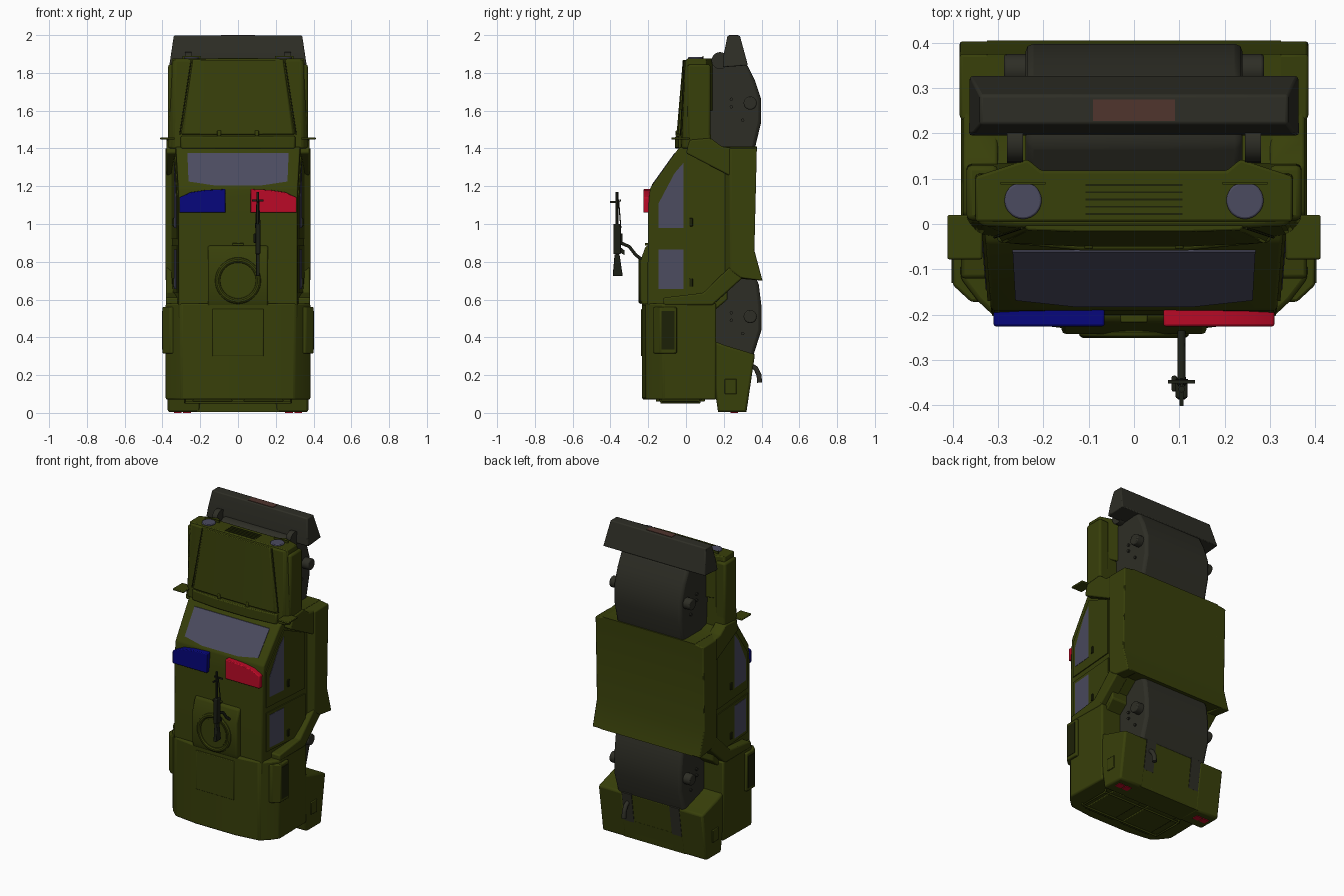
import bpy, bmesh, math
from mathutils import Vector

def mat(name, r, g, b):
    m = bpy.data.materials.new(name)
    m.diffuse_color = (r, g, b, 1)
    return m

OLIVE = mat("olive_paint", 0.039, 0.050, 0.003)
GREY = mat("chassis_grey", 0.027, 0.027, 0.019)
GLASS = mat("window_glass", 0.07, 0.07, 0.115)
BLUE = mat("beacon_blue", 0.002, 0.002, 0.2)
RED = mat("beacon_red", 0.5, 0.003, 0.02)
PLATE = mat("plate_brown", 0.08, 0.035, 0.027)
DARK = mat("gun_metal", 0.012, 0.014, 0.008)
SEAM = mat("dark_olive", 0.012, 0.015, 0.002)

def finish(name, bm, m, bevel=0.0):
    bmesh.ops.recalc_face_normals(bm, faces=bm.faces)
    me = bpy.data.meshes.new(name)
    bm.to_mesh(me)
    bm.free()
    me.materials.append(m)
    ob = bpy.data.objects.new(name, me)
    bpy.context.collection.objects.link(ob)
    if bevel:
        b = ob.modifiers.new("bevel", "BEVEL")
        b.width, b.segments, b.limit_method = bevel, 2, "ANGLE"
        b.angle_limit = math.radians(25)
    return ob

def loft(name, a, b, m, bevel=0.0):
    """Closed solid between two matching outlines."""
    bm = bmesh.new()
    va, vb = [bm.verts.new(p) for p in a], [bm.verts.new(p) for p in b]
    bm.faces.new(va)
    bm.faces.new(vb)
    n = len(va)
    for i in range(n):
        bm.faces.new((va[i], va[(i + 1) % n], vb[(i + 1) % n], vb[i]))
    return finish(name, bm, m, bevel)

def prism(name, yz, x0, x1, m, bevel=0.0):
    return loft(name, [(x0, y, z) for y, z in yz], [(x1, y, z) for y, z in yz], m, bevel)

def box(name, x0, x1, y0, y1, z0, z1, m, bevel=0.0):
    return prism(name, [(y0, z0), (y1, z0), (y1, z1), (y0, z1)], x0, x1, m, bevel)

def rise(name, xy0, xy1, z0, z1, m, bevel=0.0):
    """Solid from one plan outline up to another."""
    return loft(name, [(x, y, z0) for x, y in xy0], [(x, y, z1) for x, y in xy1], m, bevel)

def tube(name, pts, r, m):
    """Round bar along points."""
    cu = bpy.data.curves.new(name, "CURVE")
    cu.dimensions, cu.bevel_depth, cu.bevel_resolution, cu.use_fill_caps = "3D", r, 3, True
    sp = cu.splines.new("POLY")
    sp.points.add(len(pts) - 1)
    for p, q in zip(sp.points, pts):
        p.co = (*q, 1)
    cu.materials.append(m)
    ob = bpy.data.objects.new(name, cu)
    bpy.context.collection.objects.link(ob)

def cyl(name, p, q, r, m, n=24, bevel=0.0):
    p, q = Vector(p), Vector(q)
    rot = (q - p).to_track_quat("Z", "Y")
    ring = [rot @ Vector((r * math.cos(i * math.tau / n), r * math.sin(i * math.tau / n), 0)) for i in range(n)]
    return loft(name, [p + v for v in ring], [q + v for v in ring], m, bevel)

def mirror(pts):
    """Half outline (x >= 0) closed across the centre line."""
    return pts + [(-x, y) for x, y in reversed(pts)]

def cab_w(y):
    return 0.331 + 0.08 * y

def side_plate(name, s, yz, out, m, deep=0.006):
    """Plate lying on the sloping cabin side s."""
    loft(name, [(s * (cab_w(y) - deep), y, z) for y, z in yz],
         [(s * (cab_w(y) + out), y, z) for y, z in yz], m)

# Main body: cabin, middle tub, rear box
cab = [(0.22, 0.6), (0.22, 1.40), (0.0, 1.42), (-0.04, 1.40), (-0.19, 1.19), (-0.2, 1.1), (-0.205, 0.5), (0.1, 0.5)]
loft("cabin", [(cab_w(y), y, z) for y, z in cab], [(-cab_w(y), y, z) for y, z in cab], OLIVE, 0.008)
tub = [(0.1, 1.44), (0.19, 1.41), (0.375, 1.41), (0.362, 0.86), (0.405, 0.70), (0.30, 0.72), (0.16, 0.60), (0.1, 0.55)]
prism("middle_tub", tub, -0.325, 0.325, OLIVE)
rear = mirror([(0.378, 0.16), (0.383, -0.12), (0.345, -0.17), (0.30, -0.212), (0.14, -0.232)])
rise("rear_box", rear, rear, 0.07, 0.58, OLIVE, 0.01)

# Flared frame round the doors: sill, front and rear pieces
for s in (-1, 1):
    sill_in = [(0.18, 1.41), (0.375, 1.41), (0.362, 0.86), (0.405, 0.70), (0.28, 0.71), (0.18, 0.70)]
    sill_out = [(0.235, 1.40), (0.375, 1.40), (0.362, 0.86), (0.405, 0.70), (0.29, 0.715), (0.235, 0.76)]
    loft("sill", [(s * 0.315, y, z) for y, z in sill_in], [(s * 0.385, y, z) for y, z in sill_out], OLIVE, 0.006)
    prism("front_flare", [(0.0, 1.375), (0.02, 1.445), (0.13, 1.455), (0.19, 1.41), (0.26, 1.40), (0.26, 1.24)],
          s * 0.3, s * 0.378, OLIVE, 0.008)
    prism("rear_flare", [(-0.12, 0.57), (0.14, 0.57), (0.30, 0.715), (0.26, 0.80), (0.09, 0.635), (-0.12, 0.61)],
          s * 0.3, s * 0.382, OLIVE, 0.008)

# Tail: quarters, centre, slots, lamps, exhaust
quarter = [(0.15, 0.38), (0.20, 0.36), (0.365, 0.31), (0.32, 0.004), (0.17, 0.004), (0.14, 0.2)]
for s in (-1, 1):
    prism("rear_quarter", quarter, s * 0.2, s * 0.372, OLIVE, 0.012)
    slot = [(0.30, 0.12), (0.336, 0.12), (0.364, 0.31), (0.30, 0.36)]
    prism("tail_slot", slot, s * 0.135, s * 0.205, GREY)
    box("fuel_cap", s * 0.368, s * 0.379, 0.205, 0.268, 0.10, 0.18, OLIVE, 0.004)
    for k in (0.27, 0.32):
        box("tail_lamp", s * (k - 0.02), s * (k + 0.02), 0.235, 0.275, 0.0, 0.008, RED)
prism("tail_centre", [(0.17, 0.33), (0.36, 0.31), (0.32, 0.01), (0.17, 0.01)], -0.14, 0.14, OLIVE, 0.006)
prism("tail_lower", [(0.17, 0.13), (0.337, 0.13), (0.319, 0.006), (0.17, 0.006)], -0.22, 0.22, OLIVE)
tube("exhaust", [(0.17, 0.33, 0.26), (0.17, 0.37, 0.235), (0.17, 0.387, 0.20), (0.17, 0.389, 0.16)], 0.014, GREY)
for s in (-1, 1):
    x = s * 0.28
    tube("tail_rail", [(x, -0.14, 0.08), (x, -0.13, 0.055), (x, 0.07, 0.055), (x, 0.08, 0.08)], 0.006, OLIVE)
    box("tail_door", s * 0.03, s * 0.24, -0.16, 0.10, 0.06, 0.072, OLIVE, 0.004)
for y in (-0.13, 0.07):
    tube("tail_rail_cross", [(-0.28, y, 0.055), (0.28, y, 0.055)], 0.006, OLIVE)

# Bonnet and its raised lid
h0 = mirror([(0.372, 0.135), (0.372, 0.01), (0.345, -0.022), (0.25, -0.036)])
h1 = mirror([(0.35, 0.11), (0.35, 0.01), (0.335, -0.004), (0.25, -0.008)])
rise("bonnet", h0, h1, 1.40, 1.87, OLIVE, 0.01)
for s in (-1, 1):
    box("wing_side", s * 0.30, s * 0.37, 0.008, 0.13, 1.43, 1.845, OLIVE, 0.012)
    tube("lid_seam", [(s * 0.308, -0.029, 1.475), (s * 0.248, -0.009, 1.865)], 0.003, SEAM)
    box("lid_hinge", s * 0.09, s * 0.11, -0.055, -0.03, 1.465, 1.495, OLIVE, 0.004)
lid0 = mirror([(0.305, -0.02), (0.29, -0.042), (0.12, -0.05)])
lid1 = mirror([(0.245, 0.0), (0.235, -0.014), (0.12, -0.017)])
rise("bonnet_lid", lid0, lid1, 1.475, 1.868, OLIVE, 0.004)
cowl = mirror([(0.31, 0.0), (0.30, -0.04), (0.12, -0.058)])
rise("cowl", cowl, cowl, 1.40, 1.465, OLIVE, 0.006)

# Nose panel, grille and lamps
nose = mirror([(0.35, 0.005), (0.35, 0.105), (0.235, 0.143), (0.205, 0.118)])
rise("nose_panel", nose, nose, 1.60, 1.876, OLIVE, 0.006)
for i in range(5):
    y = 0.022 + i * 0.016
    box("grille_slot", -0.107, 0.107, y - 0.002, y + 0.002, 1.87, 1.879, SEAM)
for s in (-1, 1):
    cyl("headlamp", (s * 0.245, 0.052, 1.85), (s * 0.245, 0.052, 1.884), 0.041, GLASS, 28, 0.004)
    box("lamp_lid", s * 0.195, s * 0.295, 0.087, 0.093, 1.86, 1.89, OLIVE)

# Underside hull
front_hull = [(0.1, 1.38), (0.1, 1.82), (0.18, 1.87), (0.32, 1.85), (0.365, 1.76), (0.398, 1.66),
              (0.398, 1.54), (0.36, 1.38)]
prism("front_hull", front_hull, -0.24, 0.24, GREY, 0.018)
rear_hull = [(0.1, 0.74), (0.36, 0.74), (0.385, 0.68), (0.40, 0.56), (0.40, 0.44), (0.352, 0.29),
             (0.30, 0.08), (0.1, 0.08)]
prism("rear_hull", rear_hull, -0.24, 0.24, GREY, 0.018)
for z in (0.51, 1.64):
    for s in (-1, 1):
        cyl("axle_hub", (s * 0.2, 0.34, z), (s * 0.287, 0.34, z), 0.035, GREY, 20, 0.006)
        for dy, dz in ((-0.1, 0.02), (-0.1, -0.02), (-0.04, -0.09)):
            cyl("hub_bolt", (s * 0.23, 0.34 + dy, z + dz), (s * 0.25, 0.34 + dy, z + dz), 0.009, GREY, 10)

# Front bumper with plate and tow arms
bump = [(0.195, 1.83), (0.2, 1.90), (0.22, 1.997), (0.285, 1.997), (0.328, 1.84)]
loft("front_bumper", [(0.365 - 0.15 * (z - 1.83), y, z) for y, z in bump],
     [(0.15 * (z - 1.83) - 0.365, y, z) for y, z in bump], GREY, 0.006)
box("number_plate", -0.09, 0.09, 0.227, 0.275, 1.994, 2.0, PLATE)
for s in (-1, 1):
    cyl("tow_arm", (s * 0.245, 0.18, 1.865), (s * 0.28, 0.18, 1.865), 0.045, GREY, 20)

# Windscreen
def screen(z, off):
    return -0.04 - 0.15 * (1.40 - z) / 0.21 - off
glass = mirror([(0.268, 1.375), (0.262, 1.225), (0.13, 1.205)])
loft("windscreen", [(x, screen(z, -0.004), z) for x, z in glass],
     [(x, screen(z, 0.004), z) for x, z in glass], GLASS)

# Doors, windows, vents, mirrors on both sides
for s in (-1, 1):
    side_plate("front_door", s, [(-0.17, 1.15), (-0.01, 1.365), (0.18, 1.28), (0.18, 0.92), (-0.17, 0.92)], 0.006, OLIVE)
    side_plate("rear_door", s, [(-0.17, 0.885), (0.185, 0.885), (0.185, 0.72), (0.08, 0.635), (-0.17, 0.635)], 0.006, OLIVE)
    side_plate("front_window", s, [(-0.145, 0.98), (-0.012, 0.98), (-0.012, 1.325), (-0.06, 1.27), (-0.145, 1.11)], 0.008, GLASS, 0)
    side_plate("rear_window", s, [(-0.145, 0.655), (-0.012, 0.655), (-0.012, 0.865), (-0.145, 0.865)], 0.008, GLASS, 0)
    for z in (1.01, 0.69):
        box("door_handle", s * 0.325, s * 0.346, 0.018, 0.036, z - 0.022, z + 0.022, SEAM, 0.003)
    out = [(0.33, -0.045), (0.40, -0.05), (0.40, -0.135), (0.36, -0.172), (0.33, -0.172)]
    rise("side_vent", [(s * x, y) for x, y in out], [(s * x, y) for x, y in out], 0.315, 0.56, OLIVE, 0.006)
    box("vent_grille", s * 0.395, s * 0.403, -0.13, -0.062, 0.335, 0.54, SEAM)
    box("wing_mirror", s * 0.335, s * 0.412, -0.078, 0.02, 1.447, 1.459, OLIVE, 0.004)

# Beacons
for s, m in ((-1, BLUE), (1, RED)):
    bar = [(0.065, 1.06), (0.31, 1.06), (0.31, 1.14), (0.25, 1.168), (0.17, 1.18), (0.065, 1.185)]
    loft("beacon", [(s * x, -0.185, z) for x, z in bar], [(s * x, -0.226, z) for x, z in bar], m, 0.005)

# Roof platform, ring, hatch
plat = [(-0.19, 0.89), (-0.215, 0.88), (-0.243, 0.80), (-0.243, 0.60), (-0.225, 0.555), (-0.19, 0.555)]
prism("roof_platform", plat, -0.16, 0.16, OLIVE, 0.01)
bpy.ops.mesh.primitive_torus_add(location=(0, -0.238, 0.70), rotation=(math.pi / 2, 0, 0), major_radius=0.108,
                                 minor_radius=0.015, major_segments=40, minor_segments=10)
ring = bpy.context.object
ring.name = "turret_ring"
ring.data.materials.append(OLIVE)
cyl("turret_cover", (0, -0.23, 0.70), (0, -0.246, 0.70), 0.088, OLIVE, 36)
box("roof_hatch", -0.135, 0.135, -0.238, -0.22, 0.30, 0.55, OLIVE, 0.004)
box("roof_handle", -0.03, 0.03, -0.218, -0.2, 0.885, 0.90, OLIVE, 0.004)

# Machine gun on its arm
gx = 0.105
tube("gun_arm", [(gx, -0.23, 0.81), (gx, -0.265, 0.835), (gx, -0.30, 0.88), (gx, -0.345, 0.90)], 0.009, DARK)
box("gun_body", gx - 0.013, gx + 0.013, -0.385, -0.345, 0.84, 1.0, DARK, 0.004)
prism("gun_stock", [(-0.378, 0.84), (-0.352, 0.84), (-0.335, 0.725), (-0.388, 0.725)], gx - 0.01, gx + 0.01, DARK, 0.004)
prism("gun_grip", [(-0.35, 0.85), (-0.35, 0.88), (-0.325, 0.86), (-0.325, 0.835)], gx - 0.007, gx + 0.007, DARK)
box("gun_magazine", gx - 0.022, gx - 0.01, -0.37, -0.335, 0.90, 0.95, DARK, 0.004)
cyl("gun_barrel", (gx, -0.365, 1.0), (gx, -0.365, 1.17), 0.007, DARK, 12)
box("gun_sight", gx - 0.004, gx + 0.004, -0.402, -0.365, 1.112, 1.122, DARK)
box("gun_crossbar", gx - 0.03, gx + 0.03, -0.352, -0.345, 1.12, 1.13, DARK)
for s in (-1, 1):
    tube("gun_bipod", [(gx + s * 0.004, -0.357, 1.13), (gx + s * 0.012, -0.345, 0.98)], 0.003, DARK)

# Soft shading with crisp edges
bpy.ops.object.select_all(action="DESELECT")
for ob in bpy.context.scene.objects:
    if ob.type == "MESH":
        ob.select_set(True)
        bpy.context.view_layer.objects.active = ob
bpy.ops.object.shade_smooth_by_angle(angle=math.radians(30))
